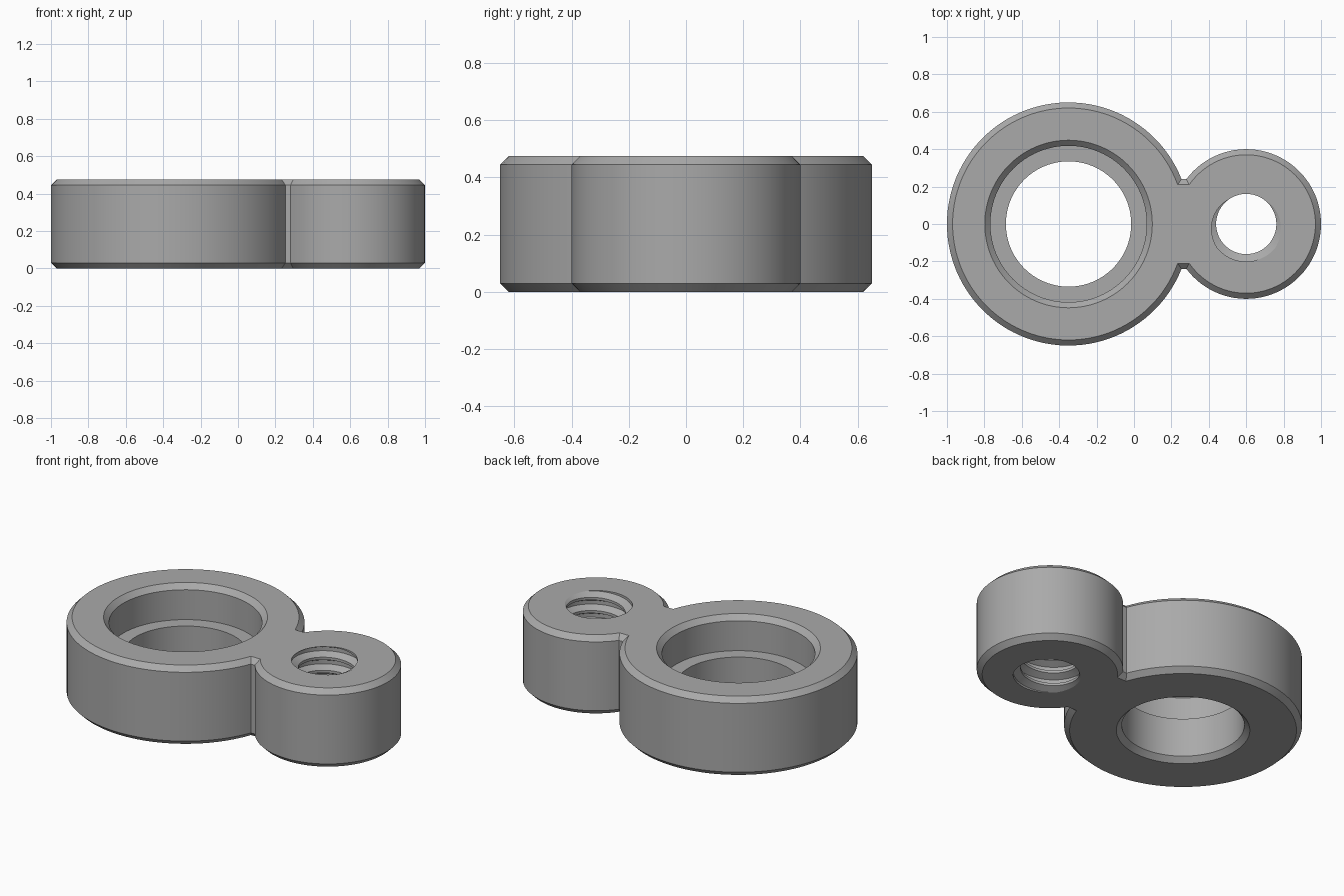
import bpy, bmesh
from math import sin, cos, asin, pi, floor

if "Cube" in bpy.data.objects:
    bpy.data.objects.remove(bpy.data.objects["Cube"])

H, CH = 0.475, 0.03                 # height, edge chamfer
BIG_X, BIG_R = -0.35, 0.65          # large ring
SMALL_X, SMALL_R = 0.6, 0.4         # threaded ring
WEB = 0.24                          # half width of the bridge
PITCH, MINOR, MAJOR = H / 6, 0.161, 0.201

grey = bpy.data.materials.new("plain grey")
grey.use_nodes = True
colour = (0.4, 0.4, 0.4, 1)
grey.diffuse_color = colour
grey.node_tree.nodes["Principled BSDF"].inputs["Base Color"].default_value = colour


def make(name, bm):
    bmesh.ops.recalc_face_normals(bm, faces=bm.faces)
    mesh = bpy.data.meshes.new(name)
    bm.to_mesh(mesh)
    bm.free()
    mesh.materials.append(grey)
    obj = bpy.data.objects.new(name, mesh)
    bpy.context.collection.objects.link(obj)
    return obj


def loft(name, rings):
    """Skin closed rings of equal length and cap both ends."""
    bm = bmesh.new()
    loops = [[bm.verts.new(p) for p in ring] for ring in rings]
    n = len(loops[0])
    for a, b in zip(loops, loops[1:]):
        for i in range(n):
            j = (i + 1) % n
            bm.faces.new((a[i], a[j], b[j], b[i]))
    bm.faces.new(loops[0])
    bm.faces.new(loops[-1])
    return make(name, bm)


def arc(cx, r, start, end, z, n):
    return [(cx + r * cos(start + (end - start) * i / n),
             r * sin(start + (end - start) * i / n), z) for i in range(n + 1)]


def outline(inset, z):
    """Figure-eight outline: two arcs joined by a straight bridge."""
    a = asin((WEB - inset) / (BIG_R - inset))
    b = asin((WEB - inset) / (SMALL_R - inset))
    return (arc(BIG_X, BIG_R - inset, a, 2 * pi - a, z, 96)
            + arc(SMALL_X, SMALL_R - inset, b - pi, pi - b, z, 72))


# Chamfered body
body = loft("double_ring_body", [outline(CH, 0), outline(0, CH),
                                 outline(0, H - CH), outline(CH, H)])

# Stepped bore with chamfered mouths
E, FLOOR = 0.02, 0.265
profile = [(0.365 + E, -E), (0.335, CH), (0.335, FLOOR), (0.418, FLOOR),
           (0.418, H - CH), (0.448 + E, H + E)]
bore = loft("bore_cutter", [arc(BIG_X, r, 0, 2 * pi, z, 96)[:-1] for r, z in profile])


# Helical thread cutter
def thread_radius(turn, z):
    f = (z / PITCH - turn - 0.25) % 1
    f = min(f, 1 - f)
    return MAJOR - (MAJOR - MINOR) * min(1, max(0, (f - 0.14) / 0.26))


SEG = 72
bm = bmesh.new()
columns = []
for i in range(SEG + 1):
    turn, col = i / SEG, []
    for k in range(-3, 9):
        for f in (0.14, 0.4, 0.6, 0.86):
            z = min(H + E, max(-E, PITCH * (turn + 0.25 + k + f)))
            r, t = thread_radius(turn, z), 2 * pi * turn
            col.append(bm.verts.new((SMALL_X + r * cos(t), r * sin(t), z)))
    columns.append(col)
for a, b in zip(columns, columns[1:]):
    for j in range(len(a) - 1):
        bm.faces.new((a[j], b[j], b[j + 1], a[j + 1]))
bmesh.ops.remove_doubles(bm, verts=bm.verts, dist=1e-5)
bmesh.ops.holes_fill(bm, edges=[e for e in bm.edges if e.is_boundary], sides=0)
bmesh.ops.triangulate(bm, faces=bm.faces)
thread = make("thread_cutter", bm)

# Cut both holes, then smooth the curved walls
bpy.context.view_layer.objects.active = body
body.select_set(True)
for cutter in (bore, thread):
    mod = body.modifiers.new("cut", "BOOLEAN")
    mod.operation, mod.solver, mod.object = "DIFFERENCE", "EXACT", cutter
    bpy.ops.object.modifier_apply(modifier=mod.name)
    bpy.data.objects.remove(cutter)
bpy.ops.object.shade_smooth_by_angle(angle=0.45)
